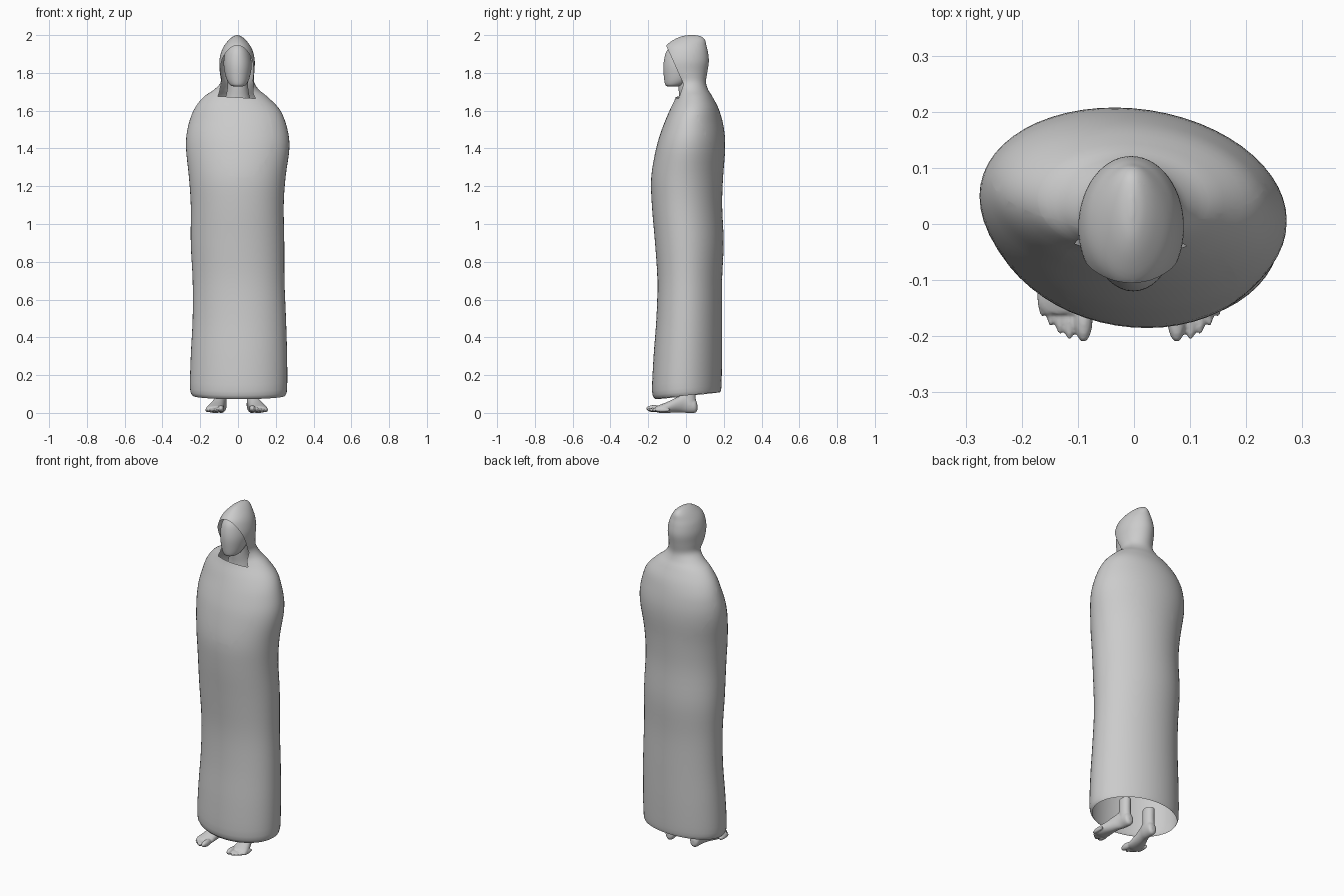
import bpy, bmesh, math
from mathutils import Vector, Matrix

if "Cube" in bpy.data.objects:
    bpy.data.objects.remove(bpy.data.objects["Cube"])

cloth = bpy.data.materials.new("plain_grey")
cloth.diffuse_color = (0.6, 0.6, 0.6, 1)
cloth.use_nodes = True
cloth.node_tree.nodes["Principled BSDF"].inputs["Base Color"].default_value = cloth.diffuse_color


def spline(rows, steps):
    """Catmull-Rom interpolation through a list of number tuples."""
    out = []
    for i in range(len(rows) - 1):
        a, b, c, d = rows[max(i - 1, 0)], rows[i], rows[i + 1], rows[min(i + 2, len(rows) - 1)]
        for s in range(steps):
            t = s / steps
            out.append([0.5 * (2 * q + (r - p) * t + (2 * p - 5 * q + 4 * r - u) * t * t
                               + (3 * q - p - 3 * r + u) * t ** 3)
                        for p, q, r, u in zip(a, b, c, d)])
    out.append(list(rows[-1]))
    return out


def loft(bm, rows, axis="z", seg=56, steps=4, cap_start=True):
    """Skin oval rings: (position on axis, x min, x max, other min, other max)."""
    rings = []
    for h, x0, x1, v0, v1 in spline(rows, steps):
        ring = []
        for k in range(seg):
            a = 2 * math.pi * k / seg
            x = (x0 + x1) / 2 + (x1 - x0) / 2 * math.cos(a)
            v = (v0 + v1) / 2 + (v1 - v0) / 2 * math.sin(a)
            ring.append(bm.verts.new((x, v, h) if axis == "z" else (x, h, v)))
        rings.append(ring)
    for lo, hi in zip(rings, rings[1:]):
        for k in range(seg):
            n = (k + 1) % seg
            bm.faces.new((lo[k], lo[n], hi[n], hi[k]))
    if cap_start:
        bm.faces.new(rings[0][::-1])
    bm.faces.new(rings[-1])


def finish(bm, name, x=0):
    bmesh.ops.recalc_face_normals(bm, faces=bm.faces)
    me = bpy.data.meshes.new(name)
    bm.to_mesh(me)
    bm.free()
    me.materials.append(cloth)
    me.polygons.foreach_set("use_smooth", [True] * len(me.polygons))
    ob = bpy.data.objects.new(name, me)
    ob.location.x = x
    bpy.context.collection.objects.link(ob)
    return ob


# Robe and hood: one lofted skin, open at the hem
bm = bmesh.new()
loft(bm, [
    (0.09, -.240, .250, -.160, .182), (0.13, -.254, .260, -.178, .187),
    (0.30, -.250, .260, -.170, .190), (0.50, -.240, .254, -.155, .190),
    (0.70, -.240, .246, -.150, .190), (0.90, -.250, .245, -.163, .198),
    (1.10, -.250, .242, -.180, .190), (1.25, -.260, .252, -.183, .195),
    (1.40, -.275, .272, -.157, .206), (1.50, -.268, .262, -.127, .200),
    (1.60, -.236, .225, -.087, .176), (1.67, -.185, .160, -.055, .142),
    (1.71, -.128, .112, -.050, .118), (1.75, -.092, .086, -.070, .106),
    (1.80, -.096, .086, -.120, .112), (1.86, -.099, .089, -.132, .121),
    (1.91, -.089, .080, -.121, .116), (1.945, -.072, .064, -.105, .108),
    (1.975, -.048, .040, -.065, .100), (1.993, -.026, .018, -.025, .080),
    (2.0, -.008, .000, .015, .045)], cap_start=False)
for v in bm.verts:
    x, y, z = v.co
    v.co.y -= 0.08 * x * min(1, max(0, (1.7 - z) / 0.15))   # slight body twist
    v.co.z += 0.11 * y * max(0, (0.3 - z) / 0.21)           # hem dips at front

# Hood opening: slice along rim, lower rim and collar, then drop the front
top, mid, low = Vector((0, -.105, 1.945)), Vector((0, -.013, 1.74)), Vector((0, -.037, 1.67))
cuts = [(p, Vector((0, (q - p).z, -(q - p).y)).normalized()) for p, q in ((top, mid), (mid, low))]
cuts.append((low, Vector((-0.05, 0, 1)).normalized() * 1.0))
cuts[2] = (low, Vector((0.06, 0, 1)).normalized())
for co, no in cuts:
    bmesh.ops.bisect_plane(bm, geom=bm.verts[:] + bm.edges[:] + bm.faces[:],
                           plane_co=co, plane_no=no, dist=1e-6)
front = []
for f in bm.faces:
    c = f.calc_center_median()
    if c.z < 1.95 and all((c - co).dot(no) > 0 for co, no in cuts):
        front.append(f)
bmesh.ops.delete(bm, geom=front, context="FACES")
finish(bm, "hooded_robe")

# Blank face and head inside the hood
bm = bmesh.new()
loft(bm, [
    (1.728, -.020, .020, -.095, -.045), (1.736, -.042, .042, -.109, -.010),
    (1.77, -.062, .060, -.116, .040), (1.83, -.075, .072, -.120, .080),
    (1.88, -.074, .068, -.114, .085), (1.92, -.062, .055, -.100, .080),
    (1.95, -.040, .034, -.070, .070), (1.965, -.012, .008, -.010, .040)], seg=40)
finish(bm, "face")

# Neck
bm = bmesh.new()
loft(bm, [(1.58, -.10, .09, -.04, .12), (1.66, -.070, .065, -.035, .09),
          (1.72, -.056, .054, -.040, .075), (1.80, -.055, .053, -.045, .075)], seg=32)
finish(bm, "neck")

# Feet: sole, ankle and toes fused by a remesh, then mirrored
bm = bmesh.new()
loft(bm, [
    (.060, .068, .092, .015, .045), (.047, .054, .108, .000, .075),
    (.000, .054, .114, .000, .102), (-.04, .062, .128, .003, .086),
    (-.09, .067, .149, .000, .062), (-.14, .068, .164, .000, .042),
    (-.16, .076, .154, .006, .034)], axis="y", seg=28)
loft(bm, [(.04, .055, .112, -.02, .056), (.10, .054, .112, -.022, .050),
          (.17, .054, .112, -.022, .052)], seg=28)
toes = [(.083, -.211, .0165), (.108, -.207, .0105), (.125, -.197, .0100),
        (.141, -.183, .0095), (.156, -.166, .0095)]
for x, tip, r in toes:
    bmesh.ops.create_uvsphere(bm, u_segments=16, v_segments=12, radius=1, matrix=
                              Matrix.Translation((x, tip + .042, r + .006))
                              @ Matrix.Diagonal((r, .042, r * 1.15, 1)))
feet = finish(bm, "feet", -0.007)
remesh = feet.modifiers.new("fuse", "REMESH")
remesh.mode = "VOXEL"
remesh.voxel_size = 0.004
remesh.use_smooth_shade = True
smooth = feet.modifiers.new("soften", "SMOOTH")
smooth.iterations = 3
feet.modifiers.new("pair", "MIRROR").use_mirror_merge = False
